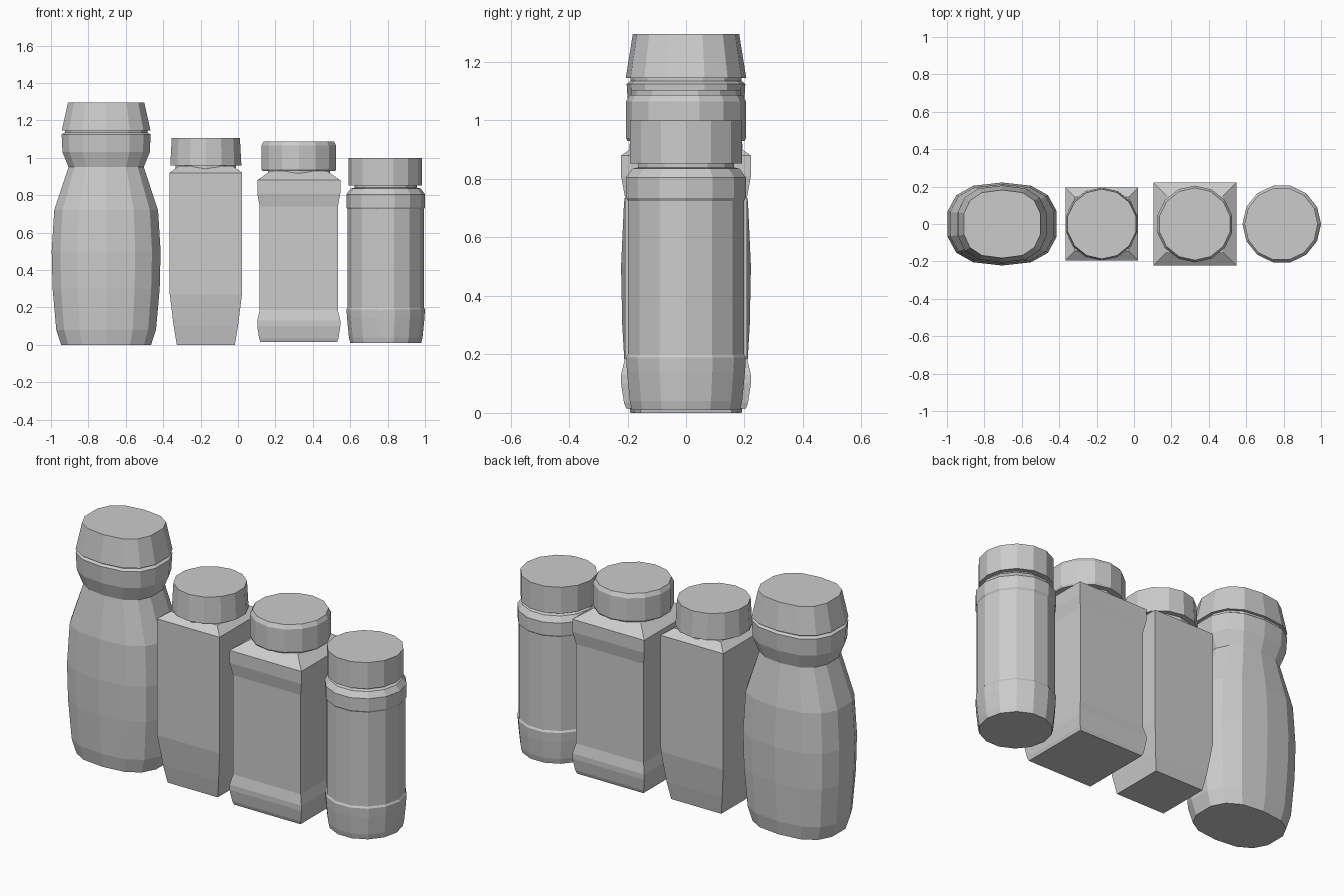
import bpy, bmesh
from math import sin, cos, pi, copysign

if "Cube" in bpy.data.objects:
    bpy.data.objects.remove(bpy.data.objects["Cube"])

SIDES = 14


def power(v, p):
    return copysign(abs(v) ** p, v) if abs(v) > 1e-6 else 0.0


def section(kind, start=pi / 2, p=1.0):
    """Unit cross-section: a square or a faceted (super)ellipse."""
    if kind == "square":
        return [(1, 1), (-1, 1), (-1, -1), (1, -1)]
    angles = [start + 2 * pi * i / SIDES for i in range(SIDES)]
    return [(power(cos(a), p), power(sin(a), p)) for a in angles]


def loft(name, x, shape, profile):
    """Stack scaled sections; profile rows are (z, half x, half y)."""
    bm = bmesh.new()
    rings = []
    for row in profile:
        z, rx, ry = row if len(row) == 3 else (row[0], row[1], row[1])
        rings.append([bm.verts.new((x + rx * u, ry * v, z)) for u, v in shape])
    n = len(shape)
    for low, high in zip(rings, rings[1:]):
        for i in range(n):
            j = (i + 1) % n
            bm.faces.new((low[i], low[j], high[j], high[i]))
    bm.faces.new(rings[0][::-1])
    bm.faces.new(rings[-1])
    mesh = bpy.data.meshes.new(name)
    bm.to_mesh(mesh)
    bm.free()
    obj = bpy.data.objects.new(name, mesh)
    bpy.context.collection.objects.link(obj)
    return obj


oval = section("round", p=0.78)
circle = section("round")
circle_x = section("round", start=0)
square = section("square")

# Tall oval jar with a waisted neck and tapered cap
loft("oval_jar_body", -0.705, oval, [
    (0, 0.245, 0.19), (0.08, 0.272, 0.205), (0.30, 0.292, 0.218),
    (0.50, 0.297, 0.222), (0.72, 0.283, 0.212), (0.95, 0.205, 0.172),
    (1.03, 0.238, 0.197), (1.125, 0.243, 0.203), (1.135, 0.225, 0.19),
    (1.15, 0.225, 0.19)])
loft("oval_jar_cap", -0.705, oval, [
    (1.145, 0.242, 0.206), (1.295, 0.208, 0.182)])

# Square jar with a tapered foot
loft("tapered_jar_body", -0.172, square, [
    (0, 0.155), (0.10, 0.172), (0.27, 0.193), (0.92, 0.194), (0.955, 0.145)])
loft("tapered_jar_neck", -0.172, circle, [(0.93, 0.165), (0.97, 0.165)])
loft("tapered_jar_lid", -0.172, circle, [(0.96, 0.195), (1.105, 0.187)])

# Wide square jar with bulged bands at top and bottom
loft("wide_jar_body", 0.325, square, [
    (0.015, 0.205), (0.035, 0.212), (0.10, 0.222), (0.13, 0.222),
    (0.185, 0.209), (0.74, 0.209), (0.81, 0.222), (0.88, 0.222),
    (0.93, 0.15)])
loft("wide_jar_neck", 0.325, circle, [(0.89, 0.17), (0.94, 0.17)])
loft("wide_jar_lid", 0.325, circle, [
    (0.93, 0.2), (0.94, 0.205), (1.065, 0.205), (1.087, 0.193)])

# Round jar with recessed label area
loft("round_jar_body", 0.79, circle_x, [
    (0.01, 0.19), (0.04, 0.197), (0.14, 0.207), (0.19, 0.21), (0.20, 0.204),
    (0.725, 0.204), (0.735, 0.21), (0.805, 0.21), (0.835, 0.188),
    (0.84, 0.168), (0.86, 0.168)])
loft("round_jar_lid", 0.787, circle_x, [(0.853, 0.196), (1.0, 0.196)])
